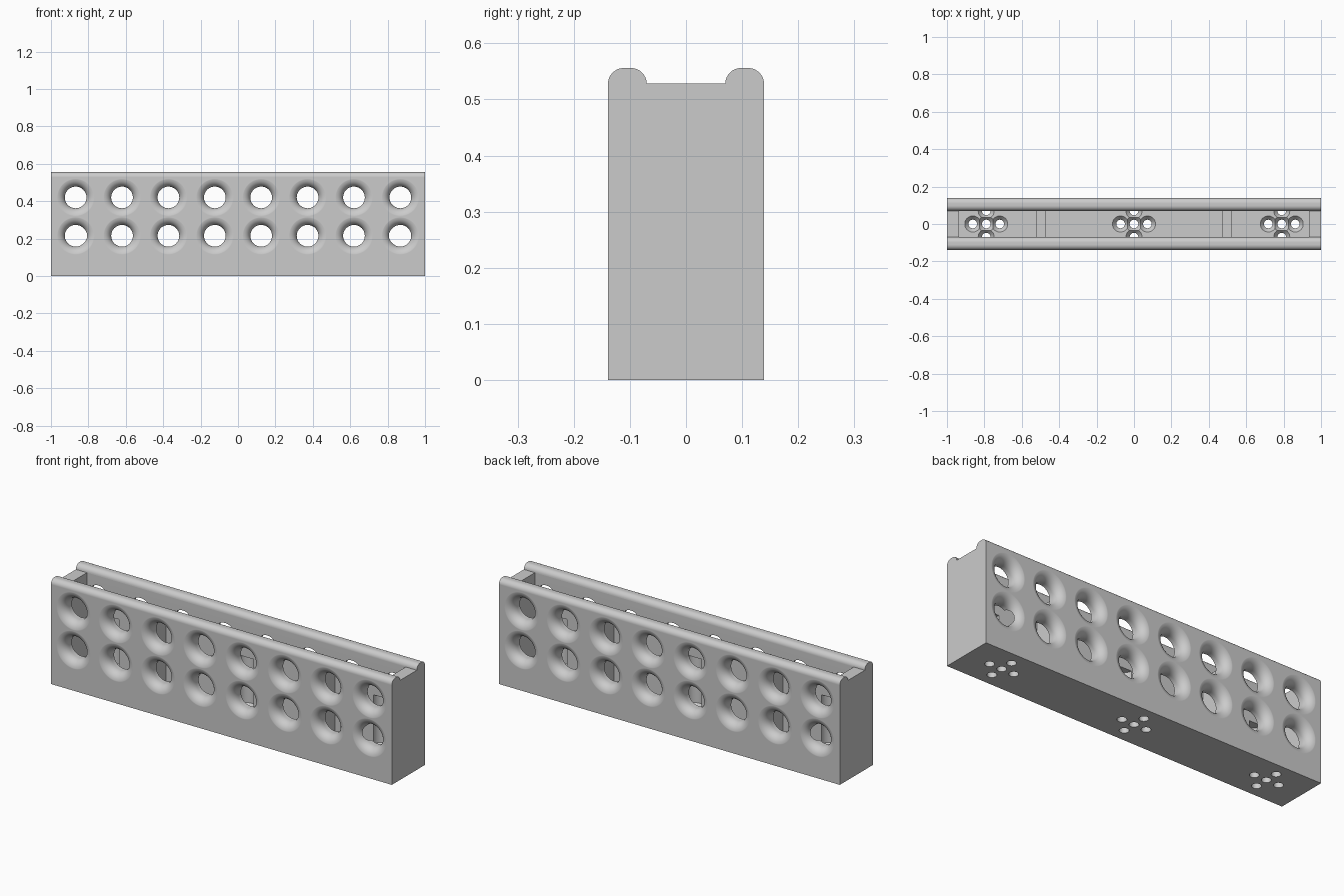
import bpy, bmesh, math
from mathutils import Matrix, Vector

if "Cube" in bpy.data.objects:
    bpy.data.objects.remove(bpy.data.objects["Cube"], do_unlink=True)

HALF_Y, WALL, TOP, SHOULDER = 0.139, 0.069, 0.556, 0.528
INNER_Y = HALF_Y - WALL
END_X, RIB_TOP = 0.935, 0.45

grey = bpy.data.materials.new("plain_grey")
grey.use_nodes = True
colour = (0.6, 0.6, 0.6, 1)
grey.diffuse_color = colour
grey.node_tree.nodes["Principled BSDF"].inputs["Base Color"].default_value = colour


def make_object(name, bm):
    bmesh.ops.recalc_face_normals(bm, faces=bm.faces)
    mesh = bpy.data.meshes.new(name)
    bm.to_mesh(mesh)
    bm.free()
    mesh.materials.append(grey)
    obj = bpy.data.objects.new(name, mesh)
    bpy.context.collection.objects.link(obj)
    return obj


def add_box(bm, low, high):
    low, high = Vector(low), Vector(high)
    size = high - low
    matrix = Matrix.Translation((low + high) / 2) @ Matrix.Diagonal((*size, 1))
    bmesh.ops.create_cube(bm, size=1, matrix=matrix)


def add_lathe(bm, profile, matrix, sides):
    """Closed solid of revolution from (radius, height) pairs."""
    rings = []
    for r, h in profile:
        rings.append([bm.verts.new(matrix @ Vector((r * math.cos(a), r * math.sin(a), h)))
                      for a in (math.tau * i / sides for i in range(sides))])
    for a, b in zip(rings, rings[1:]):
        for i in range(sides):
            j = (i + 1) % sides
            bm.faces.new((a[i], a[j], b[j], b[i]))
    bm.faces.new(rings[0][::-1])
    bm.faces.new(rings[-1])


def cut(target, cutter, overlapping=False):
    mod = target.modifiers.new(cutter.name, 'BOOLEAN')
    mod.operation = 'DIFFERENCE'
    mod.solver = 'EXACT'
    mod.use_self = overlapping
    mod.object = cutter
    bpy.context.view_layer.objects.active = target
    bpy.ops.object.modifier_apply(modifier=mod.name)
    bpy.data.objects.remove(cutter, do_unlink=True)


# Body: end profile with two rounded rails, extruded along x
fillet = TOP - SHOULDER
rail = []
for centre, start in ((HALF_Y - fillet, 0), (INNER_Y + fillet, 90)):
    for i in range(9):
        a = math.radians(start + 90 * i / 8)
        rail.append((centre + fillet * math.cos(a), SHOULDER + fillet * math.sin(a)))
outline = [(HALF_Y, 0)] + rail
outline += [(-y, z) for y, z in reversed(outline)]
bm = bmesh.new()
face = bm.faces.new([bm.verts.new((-1, y, z)) for y, z in outline])
ext = bmesh.ops.extrude_face_region(bm, geom=[face])
bmesh.ops.translate(bm, vec=(2, 0, 0),
                    verts=[v for v in ext["geom"] if isinstance(v, bmesh.types.BMVert)])
body = make_object("hollow_beam", bm)

# Three bays, split by two ribs lower than the rails
bm = bmesh.new()
for x0, x1 in ((-END_X, -0.52), (-0.47, 0.47), (0.52, END_X)):
    add_box(bm, (x0, -INNER_Y, WALL), (x1, INNER_Y, RIB_TOP + 0.02))
cut(body, make_object("bay_cutter", bm))
bm = bmesh.new()
add_box(bm, (-END_X, -INNER_Y, RIB_TOP), (END_X, INNER_Y, TOP + 0.1))
cut(body, make_object("upper_channel_cutter", bm))

# Two rows of side holes with flared mouths
hole, flare = 0.058, 0.047
mouth = [(hole + flare, HALF_Y + 0.02)]
for i in range(9):
    a = math.radians(90 * i / 8)
    mouth.append((hole + flare * (1 - math.sin(a)),
                  HALF_Y + 0.0005 - flare * (1 - math.cos(a))))
spindle = mouth + [(r, -h) for r, h in reversed(mouth)]
bm = bmesh.new()
turn = Matrix.Rotation(math.pi / 2, 4, 'X')
for z in (0.215, 0.42):
    for i in range(8):
        x = (i - 3.5) * 0.248
        add_lathe(bm, spindle, Matrix.Translation((x, 0, z)) @ turn, 48)
cut(body, make_object("side_hole_cutter", bm))

# Countersunk floor holes in crosses; the outer ones leave grooves in the walls
for dx, dy, top in ((0, 0, 0.12), (0.072, 0, 0.12), (-0.072, 0, 0.12),
                    (0, 0.07, 0.33), (0, -0.07, 0.33)):
    bm = bmesh.new()
    for x in (-0.79, 0, 0.79):
        add_lathe(bm, [(0.023, -0.05), (0.023, 0.045), (0.043, WALL), (0.043, top)],
                  Matrix.Translation((x + dx, dy, 0)), 32)
    cut(body, make_object("floor_hole_cutter", bm))

# Smooth curves, crisp edges
bpy.ops.object.select_all(action='DESELECT')
body.select_set(True)
bpy.context.view_layer.objects.active = body
bpy.ops.object.shade_smooth_by_angle(angle=math.radians(30))
weighted = body.modifiers.new("even_normals", 'WEIGHTED_NORMAL')
weighted.keep_sharp = True
